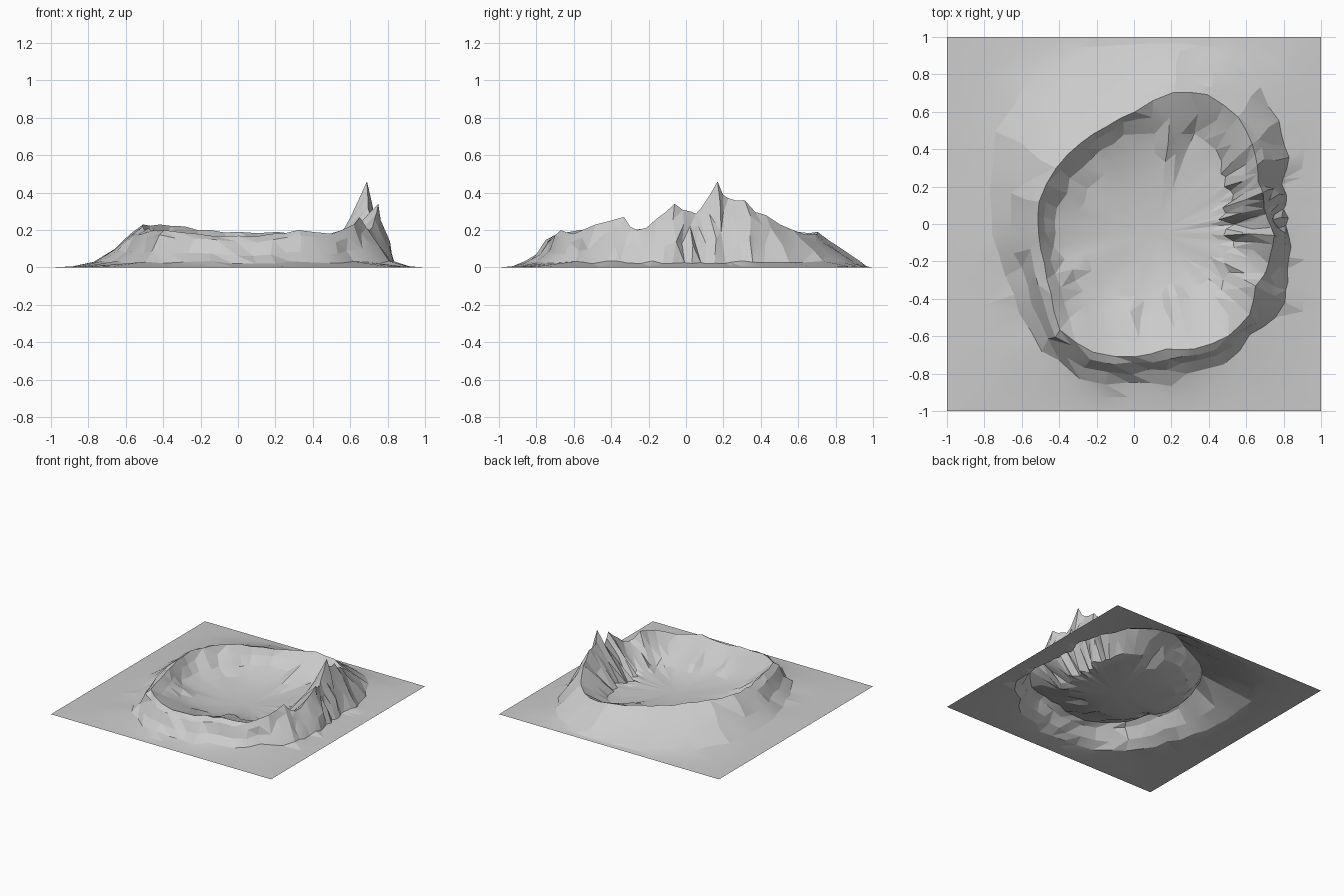
import bpy, bmesh, random
from math import cos, sin, radians

if "Cube" in bpy.data.objects:
    bpy.data.objects.remove(bpy.data.objects["Cube"])

random.seed(4)
CX, CY = 0.12, -0.05

# Crater profile around the bowl: angle, inner foot r, crest r, crest z, outer foot r
RIM = [
    (-28, .44, .60, .27, .78), (-20, .38, .62, .20, .75), (-10, .42, .62, .26, .72),
    (-1, .36, .63, .34, .71), (7, .42, .60, .30, .71), (13, .34, .59, .32, .71),
    (21, .38, .61, .46, .72), (27, .46, .61, .37, .78), (34, .44, .65, .36, .83),
    (43, .47, .70, .28, .89), (55, .55, .76, .20, .96), (70, .57, .79, .18, 1.0),
    (83, .48, .76, .19, 1.0), (100, .54, .66, .19, .98), (115, .53, .63, .20, 1.03),
    (130, .53, .63, .22, 1.08), (147, .55, .64, .23, 1.02), (165, .55, .65, .23, .92),
    (180, .54, .63, .22, .88), (195, .51, .62, .21, .84), (210, .50, .65, .20, .85),
    (225, .52, .73, .20, .88), (242, .48, .72, .18, .88), (260, .46, .67, .17, .81),
    (275, .40, .62, .18, .82), (288, .35, .65, .20, .77), (305, .43, .67, .18, .77),
    (319, .46, .66, .23, .76),
]


def lerp(a, b, t):
    return a + (b - a) * t


# Add a jittered spoke between each pair of profile rows
spokes = []
for i, row in enumerate(RIM):
    nxt = RIM[(i + 1) % len(RIM)]
    if i == len(RIM) - 1:
        nxt = (nxt[0] + 360,) + nxt[1:]
    mid = [lerp(p, q, .5) for p, q in zip(row, nxt)]
    mid[1] += random.uniform(-.03, .03)
    mid[3] *= random.uniform(.92, 1)
    mid[4] += random.uniform(-.03, .02)
    spokes += [row, mid]


def polar(a, r, z):
    return [CX + r * cos(a), CY + r * sin(a), z]


def edge_radius(a):
    c, s = cos(a), sin(a)
    rx = ((1 if c > 0 else -1) - CX) / c if abs(c) > 1e-6 else 9
    ry = ((1 if s > 0 else -1) - CY) / s if abs(s) > 1e-6 else 9
    return min(rx, ry)


# Each spoke runs from the floor over the rim to the square border
columns = []
for deg, ri, rc, zc, ro in spokes:
    a = radians(deg)
    re = edge_radius(a)
    ro = min(ro, re - .07)
    j = random.uniform(-.015, .015)
    jz = random.uniform(-.008, .008)
    soft = 75 < deg < 325              # gentle bowl except under the right-hand peaks
    foot = .09 if soft else .05
    shoulder = .86 if 185 < deg < 300 else .76
    columns.append([
        polar(a, ri * .45, .022), polar(a, ri * .8, .052 if soft else .032),
        polar(a + j, ri, foot + jz),
        polar(a - j, lerp(ri, rc, .55) + j, lerp(foot, zc, .52)),
        polar(a, rc, zc),
        polar(a + j, lerp(rc, ro, .25) + j * .5, zc * shoulder + jz),
        polar(a - j, lerp(rc, ro, .62) - j, zc * .42 + jz),
        polar(a + j, ro, .028 + jz), polar(a, lerp(ro, re, .5), .006), polar(a, re, 0)])

# Snap the nearest border point to each corner of the square
for sx in (-1, 1):
    for sy in (-1, 1):
        best = min(columns, key=lambda c: (c[-1][0] - sx) ** 2 + (c[-1][1] - sy) ** 2)
        best[-1] = [sx, sy, 0]

# Crater sheet
bm = bmesh.new()
center = bm.verts.new((CX, CY, .014))
grid = [[bm.verts.new(p) for p in col] for col in columns]
for i, col in enumerate(grid):
    nxt = grid[(i + 1) % len(grid)]
    bm.faces.new((center, col[0], nxt[0]))
    for k in range(len(col) - 1):
        bm.faces.new((col[k], col[k + 1], nxt[k + 1], nxt[k]))
bmesh.ops.triangulate(bm, faces=bm.faces[:])
bmesh.ops.recalc_face_normals(bm, faces=bm.faces[:])
if sum(f.normal.z for f in bm.faces) < 0:
    bmesh.ops.reverse_faces(bm, faces=bm.faces[:])
mesh = bpy.data.meshes.new("crater_terrain")
bm.to_mesh(mesh)
bm.free()
crater = bpy.data.objects.new("crater_terrain", mesh)
bpy.context.collection.objects.link(crater)

# Soft shading on the plain, crisp facets on the rim
bpy.context.view_layer.objects.active = crater
crater.select_set(True)
bpy.ops.object.shade_smooth_by_angle(angle=radians(12))
